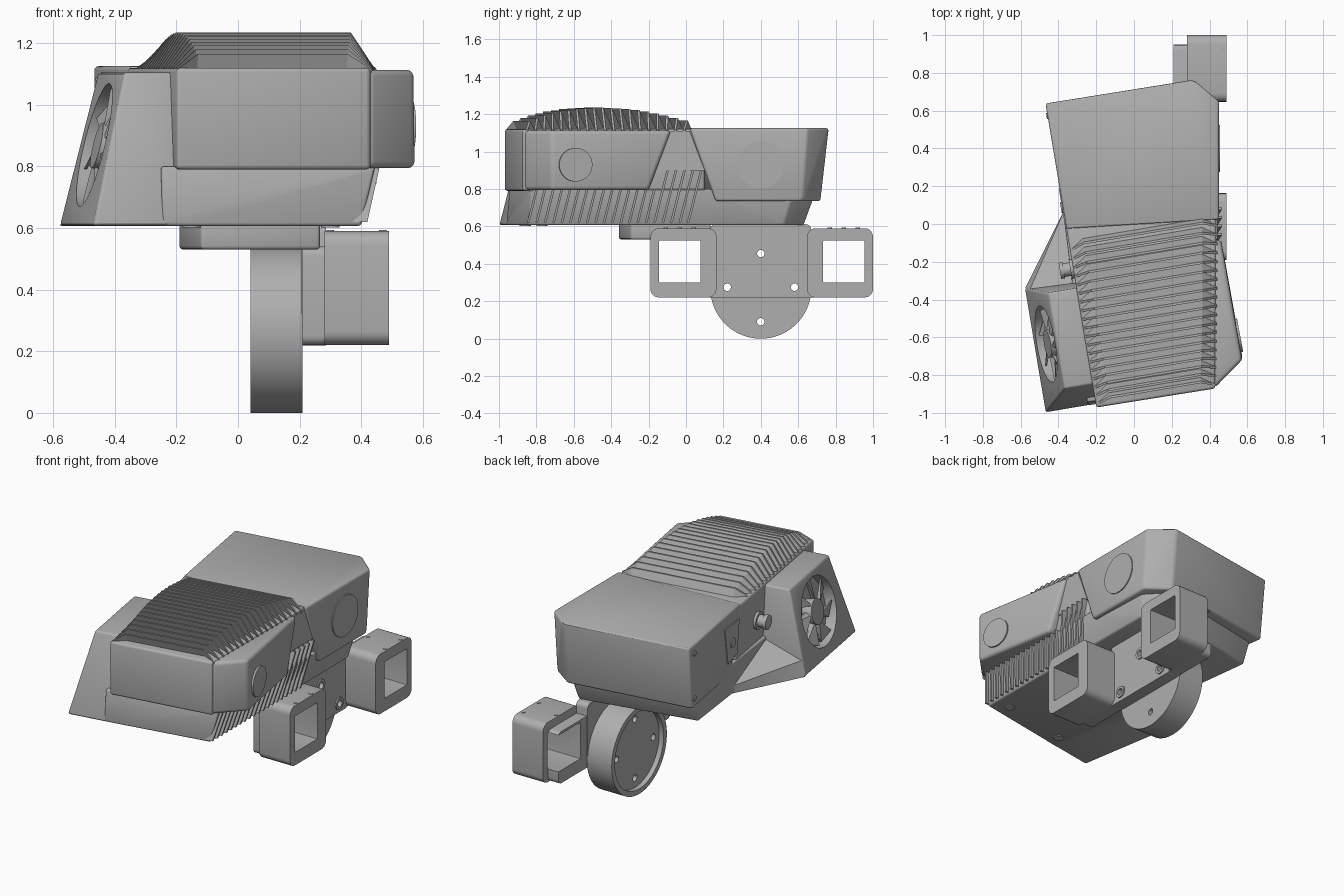
import bpy, bmesh, math
from mathutils import Vector, Matrix

if "Cube" in bpy.data.objects:
    bpy.data.objects.remove(bpy.data.objects["Cube"])

grey = bpy.data.materials.new("satin_grey")
grey.use_nodes = True
GREY = (0.43, 0.43, 0.43, 1)
grey.diffuse_color = GREY
grey.node_tree.nodes["Principled BSDF"].inputs["Base Color"].default_value = GREY

YAW = math.radians(9.5)   # the housing is turned on its mount
parts = []


def L(u, v, z=None):
    """Housing coordinates to world."""
    x = u * math.cos(YAW) - v * math.sin(YAW)
    y = u * math.sin(YAW) + v * math.cos(YAW)
    return (x, y) if z is None else Vector((x, y, z))


def finish(name, bm):
    bmesh.ops.recalc_face_normals(bm, faces=bm.faces[:])
    me = bpy.data.meshes.new(name)
    bm.to_mesh(me)
    bm.free()
    me.materials.append(grey)
    ob = bpy.data.objects.new(name, me)
    bpy.context.collection.objects.link(ob)
    parts.append(ob)
    return ob


def hull(name, pts, bevel=0.0):
    bm = bmesh.new()
    for p in pts:
        bm.verts.new(p)
    res = bmesh.ops.convex_hull(bm, input=bm.verts[:])
    loose = set(res["geom_interior"]) | set(res["geom_unused"])
    bmesh.ops.delete(bm, geom=[g for g in loose if isinstance(g, bmesh.types.BMVert)], context='VERTS')
    bmesh.ops.dissolve_limit(bm, angle_limit=0.03, verts=bm.verts[:], edges=bm.edges[:])
    if bevel:
        bmesh.ops.bevel(bm, geom=bm.edges[:], offset=bevel, segments=3, profile=0.5,
                        affect='EDGES', clamp_overlap=True)
    return finish(name, bm)


def loft(name, low, z0, high, z1, bevel=0.0):
    return hull(name, [(*p, z0) for p in low] + [(*p, z1) for p in high], bevel)


def cyl(name, centre, axis, r, depth, r2=None, sides=48):
    bm = bmesh.new()
    m = Matrix.Translation(centre) @ Vector(axis).to_track_quat('Z', 'Y').to_matrix().to_4x4()
    bmesh.ops.create_cone(bm, cap_ends=True, segments=sides, radius1=r,
                          radius2=r if r2 is None else r2, depth=depth, matrix=m)
    return finish(name, bm)


def slab_x(name, x0, x1, y0, y1, z0, z1, r):
    """Rounded rectangle in y and z, extruded along x."""
    pts = []
    for cy, cz, start in ((y1 - r, z1 - r, 0), (y0 + r, z1 - r, 90),
                          (y0 + r, z0 + r, 180), (y1 - r, z0 + r, 270)):
        for k in range(6):
            a = math.radians(start + 18 * k)
            pts += [(x, cy + r * math.cos(a), cz + r * math.sin(a)) for x in (x0, x1)]
    return hull(name, pts)


def cut(ob, cutter):
    mod = ob.modifiers.new("cut", 'BOOLEAN')
    mod.operation, mod.solver, mod.object = 'DIFFERENCE', 'EXACT', cutter
    bpy.context.view_layer.objects.active = ob
    bpy.ops.object.modifier_apply(modifier=mod.name)
    parts.remove(cutter)
    bpy.data.objects.remove(cutter)


# Main housing: front core, rear block, lower base
core = [L(-.357, -.925), L(.28, -.93), (.435, .0), (.43, .1), L(-.357, .1)]
loft("front_housing", core, .79, core, 1.12, .014)
loft("rear_housing",
     [(.38, .16), (.45, .16), (.45, .62), (.31, .72), L(-.357, .67), L(-.357, .16)], .735,
     [(.38, .02), (.45, .02), (.45, .65), (.315, .765), L(-.357, .708), L(-.357, .03)], 1.125, .014)
loft("lower_base",
     [L(-.4, -.908), (.40, -.845), (.40, .12), (.39, .52), (.29, .63), L(-.34, .55)], .607,
     [L(-.4, -.89), (.445, -.83), (.44, .1), (.42, .58), (.3, .7), L(-.34, .62)], .80, .01)

# Slanted side block at the front right corner
loft("front_side_block",
     [L(.28, -.925), L(.45, -.80), (.483, -.2), (.38, -.2), (.3, -.8)], .795,
     [L(.28, -.925), L(.445, -.805), (.46, -.08), (.38, -.08), (.3, -.8)], 1.113, .02)
hull("recess_panel", [(x, y, z) for x in (.4, .442)
                      for y, z in ((-.2, .9), (.1, .9), (-.08, 1.11), (.02, 1.11))])

# Round covers on the side blocks
cyl("front_round_cover", (.556, -.59, .93), (.983, .183, 0), .09, .012)
cyl("rear_round_cover", (.45, .4, .93), (1, 0, 0), .125, .012)

# Slanted cooling ribs below the side blocks
for i in range(20):
    y = -.85 + i * .045
    tall = y > -.2
    top, lean = (.9, .07) if tall else (.80, .045)
    hull("side_rib", [(x, y + d + s, z) for z, xo, s in ((.62, .42, 0), (top, .465 if tall else .46, lean))
                      for x in (xo - .07, xo) for d in (0, .013)])

# Top cooling fins: forward leaning ribbons with folded ends
for i in range(19):
    v = -.865 + .046 * i
    right = .28 + .18 * (v + .93)
    h = .035 + .09 * max(0, 1 - ((v + .45) / .47) ** 2)
    bm = bmesh.new()
    rows = []
    for u, dv, k in ((-.352, -.05, .1), (-.28, 0, 1), (right - .08, 0, 1), (right - .005, -.05, .1)):
        top = 1.11 + h * k
        lean = -.45 * h * k
        rows.append([bm.verts.new(L(u, v + dv + dy, z)) for dy, z in
                     ((0, 1.10), (.014, 1.10), (.012 + lean, top), (lean, top))])
    for a, b in zip(rows, rows[1:]):
        for k in range(4):
            bm.faces.new((a[k], a[k - 1], b[k - 1], b[k]))
    bm.faces.new(rows[0])
    bm.faces.new(rows[-1])
    finish("top_fin", bm)

# Fan housing with sloped face, and the low ramp behind it
fan_box = loft("fan_housing",
               [L(-.628, -.908), L(-.628, -.24), L(-.33, -.24), L(-.33, -.908)], .607,
               [L(-.508, -.80), L(-.508, -.285), L(-.33, -.285), L(-.33, -.80)], 1.105, .012)
hull("fan_ramp", [L(-.625, -.24, .607), L(-.34, .15, .607), L(-.34, .15, .65),
                  L(-.60, -.25, .70), L(-.34, -.27, .80), L(-.34, -.27, .607)])
tilt = math.radians(13.5)
axis = L(-math.cos(tilt), 0, math.sin(tilt))
centre = L(-.567, -.55, .87)
cut(fan_box, cyl("fan_cutter", centre, axis, .205, .14, sides=64))
cyl("fan_hub", centre - axis * .04, axis, .075, .06)
frame = Matrix.Translation(centre) @ axis.to_track_quat('Z', 'Y').to_matrix().to_4x4()
for i in range(7):
    a = i * math.tau / 7
    hull("fan_blade", [frame @ Vector((r * math.cos(a + t), r * math.sin(a + t), z + d))
                       for r, t, z in ((.06, 0, -.055), (.06, .4, -.025), (.195, .35, -.055), (.195, .85, -.025))
                       for d in (0, .008)])

# Left wall fittings: cable socket, port cover, screws
out = L(-1, 0, 0)
for name, d, r, depth in (("socket_collar", .0, .052, .03), ("socket_body", .035, .036, .07),
                          ("socket_cap", .06, .043, .022)):
    cyl(name, L(-.357, -.18, .93) + out * d, out, r, depth, sides=24)
hull("port_cover", [L(u, v, z) for u in (-.362, -.35)
                    for v, z in ((.09, .84), (.21, .82), (.06, 1.04), (.25, 1.05))])
cyl("port_button", L(-.362, .15, .93), out, .03, .012, sides=24)
for z in (.79, 1.07):
    cyl("wall_screw", L(-.357, .64, z), out, .017, .012, sides=20)
for x, y in ((.3, -.77), (-.15, -.86)):
    cyl("base_screw", (x, y, .607), (0, 0, 1), .03, .012, sides=24)

# Pad under the base
pad = [L(-.178, -.335), L(.215, -.335), L(.215, .1), L(-.178, .1)]
loft("base_pad", pad, .53, pad, .62, .012)

# Mount: round drum, plate and two square tubes
drum = cyl("mount_drum", (.125, .4, .27), (1, 0, 0), .27, .17, sides=96)
cut(drum, cyl("drum_recess_cutter", (.04, .4, .27), (1, 0, 0), .238, .06, sides=96))
plate = slab_x("mount_plate", .21, .28, -.15, .95, .22, .54, .03)
centre_plate = slab_x("mount_centre_plate", .205, .285, .13, .67, .218, .612, .03)
holes = [(.4, .455), (.22, .275), (.58, .275)]
for y, z in holes:
    for ob in (plate, centre_plate, drum):
        cut(ob, cyl("screw_cutter", (.2, y, z), (1, 0, 0), .02, .6, sides=24))
    boss = cyl("screw_boss", (.285, y, z), (1, 0, 0), .036, .016, sides=32)
    cut(boss, cyl("boss_cutter", (.28, y, z), (1, 0, 0), .02, .1, sides=24))
cut(drum, cyl("pin_cutter", (.12, .4, .09), (1, 0, 0), .02, .6, sides=24))

for y0, inner in ((-.19, 1), (.647, -1)):
    y1 = y0 + .353
    tube = slab_x("square_tube", .28, .49, y0, y1, .22, .59, .045)
    mid = (y0 + y1) / 2 - .02 * inner
    for ob in (tube, plate):
        cut(ob, slab_x("tube_cutter", .1, .6, mid - .11, mid + .11, .30, .525, .004))
    for x, dy in ((.30, 0), (.47, .075), (.47, -.075)):
        cyl("tube_screw", (x, mid + dy, .59), (0, 0, 1), .012, .006, sides=16)

# Smooth curved faces, keep edges crisp
bpy.ops.object.select_all(action='DESELECT')
for ob in parts:
    ob.select_set(True)
bpy.context.view_layer.objects.active = parts[0]
bpy.ops.object.shade_smooth_by_angle(angle=math.radians(30))
